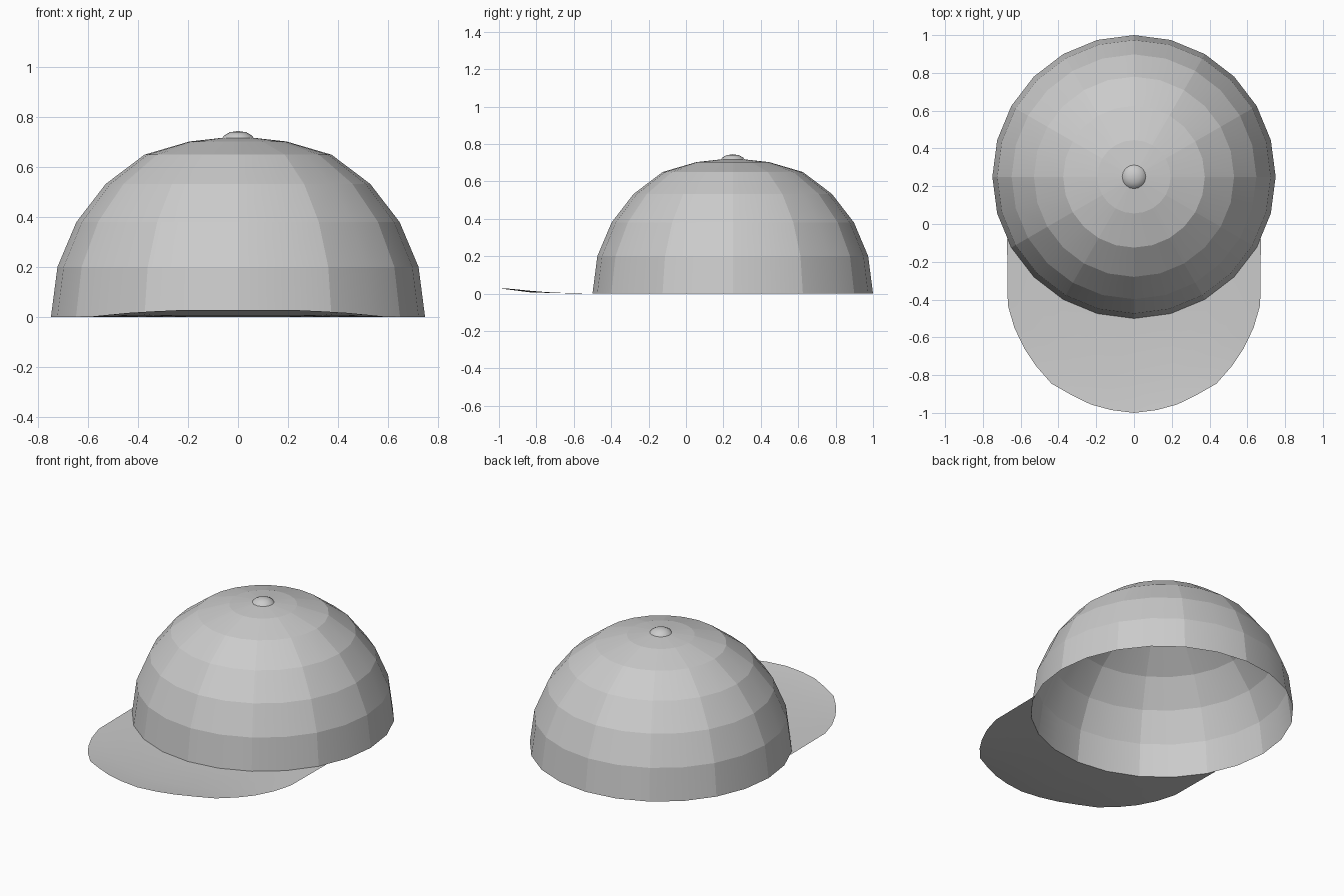
import bpy, bmesh
from math import sin, cos, pi, radians

if "Cube" in bpy.data.objects:
    bpy.data.objects.remove(bpy.data.objects["Cube"])

CY = 0.25   # crown centre along y


def finish(name, bm):
    me = bpy.data.meshes.new(name)
    bm.to_mesh(me)
    bm.free()
    ob = bpy.data.objects.new(name, me)
    bpy.context.collection.objects.link(ob)
    return ob


def lathe(name, profile, n, panel=0):
    """Revolve (radius, z) points; panel > 0 keeps rings and every panel-th meridian sharp."""
    bm = bmesh.new()
    rings = [[bm.verts.new((r * cos(2 * pi * i / n), CY + r * sin(2 * pi * i / n), z))
              for i in range(n)] for r, z in profile[:-1]]
    tip = bm.verts.new((0, CY, profile[-1][1]))
    for k in range(len(rings)):
        for i in range(n):
            j = (i + 1) % n
            a, b = rings[k][i], rings[k][j]
            if k + 1 < len(rings):
                f = bm.faces.new((a, b, rings[k + 1][j], rings[k + 1][i]))
            else:
                f = bm.faces.new((a, b, tip))
            f.smooth = True
    if panel:
        for ring in rings:
            for i in range(n):
                bm.edges.get((ring[i], ring[(i + 1) % n])).smooth = False
        for lo, hi in zip(rings, rings[1:]):
            for i in range(0, n, panel):
                bm.edges.get((lo[i], hi[i])).smooth = False
    return finish(name, bm)


# Crown: open shell of 24 sides, creased into 12 panels
lathe("crown", [(0.75, 0), (0.724, 0.2), (0.648, 0.38), (0.53, 0.533),
                (0.375, 0.65), (0.194, 0.703), (0.06, 0.718), (0, 0.72)], 24, 2)

# Button on top
lathe("button", [(0.066, 0.713), (0.056, 0.727), (0.033, 0.74), (0, 0.745)], 16)

# Bill: thin sheet from the crown edge to a slightly lifted rim (half rim, mirrored)
rim = [(0, -1, .028), (.12, -.985, .028), (.23, -.955, .027), (.337, -.902, .022),
       (.437, -.845, .016), (.52, -.75, .008), (.58, -.66, .002), (.633, -.55, 0),
       (.668, -.43, 0), (.672, -.08, 0)]
bm = bmesh.new()
rows = []
for i, (x, y, z) in enumerate(rim):
    a = radians(min(-90 + 7.5 * i, -26.5))
    r = 0.75 * (cos(radians(7.5)) if i % 2 else 1)   # follow the flat crown sides
    ix, iy = r * cos(a), CY + r * sin(a)
    t = 0.65
    rows.append([bm.verts.new(p) for p in
                 ((ix, iy, 0), (ix + (x - ix) * t, iy + (y - iy) * t, z * 0.2), (x, y, z))])
for p, q in zip(rows, rows[1:]):
    for k in range(2):
        bm.faces.new((p[k], p[k + 1], q[k + 1], q[k])).smooth = True
for v in rows[0]:
    v.co.x = 0
geom = bm.verts[:] + bm.edges[:] + bm.faces[:]
bmesh.ops.mirror(bm, geom=geom, axis='X', merge_dist=0.0005)
bmesh.ops.recalc_face_normals(bm, faces=bm.faces[:])
if sum(f.normal.z for f in bm.faces) < 0:
    bmesh.ops.reverse_faces(bm, faces=bm.faces[:])
finish("bill", bm)
